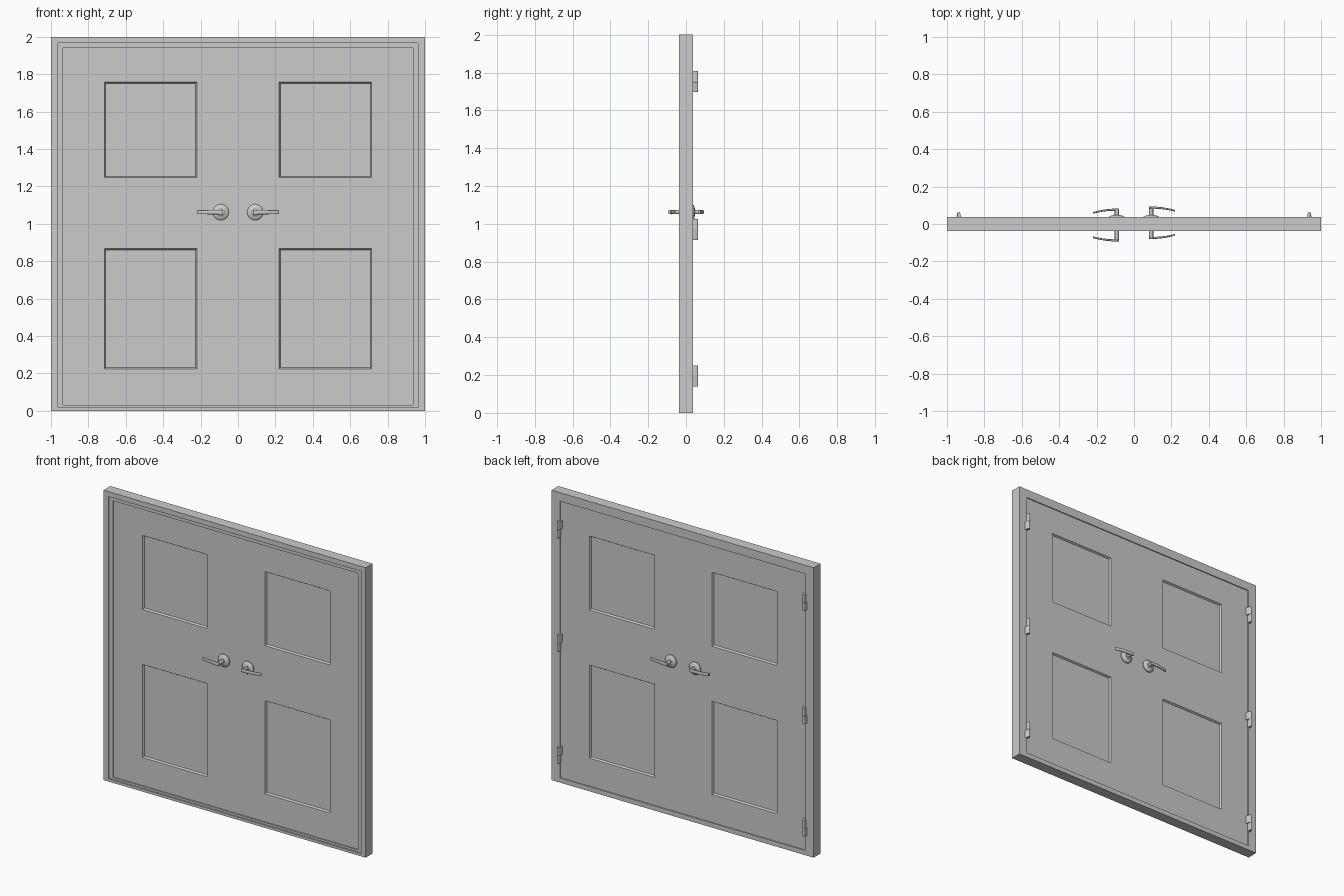
import bpy, bmesh, math
from mathutils import Vector

if "Cube" in bpy.data.objects:
    bpy.data.objects.remove(bpy.data.objects["Cube"])


def finish(name, bm, smooth=False):
    bmesh.ops.recalc_face_normals(bm, faces=bm.faces[:])
    me = bpy.data.meshes.new(name)
    bm.to_mesh(me)
    bm.free()
    ob = bpy.data.objects.new(name, me)
    bpy.context.collection.objects.link(ob)
    if smooth:
        bpy.ops.object.select_all(action='DESELECT')
        ob.select_set(True)
        bpy.context.view_layer.objects.active = ob
        bpy.ops.object.shade_smooth_by_angle(angle=math.radians(35))
    return ob


def loft(bm, rings, close=False):
    """Bridge equal-sized point rings; cap the ends or close the loop."""
    vs = [[bm.verts.new(p) for p in r] for r in rings]
    n = len(vs[0])
    pairs = list(zip(vs, vs[1:])) + ([(vs[-1], vs[0])] if close else [])
    for a, b in pairs:
        for i in range(n):
            j = (i + 1) % n
            bm.faces.new((a[i], a[j], b[j], b[i]))
    if not close:
        bm.faces.new(vs[0])
        bm.faces.new(vs[-1])


# Frame: stepped profile (inset, y) carried round the opening
profile = [(0, -.037), (.037, -.037), (.037, -.028), (.064, -.028), (.064, .037), (0, .037)]
bm = bmesh.new()
loft(bm, [[(-1 + d, y, d * .5), (1 - d, y, d * .5), (1 - d, y, 2 - d * .93), (-1 + d, y, 2 - d * .93)]
          for d, y in profile], close=True)
finish("door_frame", bm)

# Double door slab, sunk panels with sloped borders on both faces
FRONT, BACK = -.019, .030
PX = (.22, .715)
PZ = [(.225, .867), (1.247, 1.757)]
bm = bmesh.new()
bmesh.ops.create_cube(bm, size=1)
for v in bm.verts:
    v.co = (math.copysign(.94, v.co.x), FRONT if v.co.y < 0 else BACK, .028 if v.co.z < 0 else 1.945)
cuts = [((s * x, 0, 0), (1, 0, 0)) for x in PX for s in (-1, 1)]
cuts += [((0, 0, z), (0, 0, 1)) for pair in PZ for z in pair]
for co, no in cuts:
    bmesh.ops.bisect_plane(bm, geom=bm.verts[:] + bm.edges[:] + bm.faces[:], plane_co=co, plane_no=no)
bmesh.ops.recalc_face_normals(bm, faces=bm.faces[:])
panels = []
for f in bm.faces:
    c = f.calc_center_median()
    if abs(f.normal.y) > .9 and PX[0] < abs(c.x) < PX[1] and any(a < c.z < b for a, b in PZ):
        panels.append(f)
bmesh.ops.inset_individual(bm, faces=panels, thickness=.010, depth=-.012)
finish("double_door", bm)

# Lever handles: turned rosette, neck and curved lever
HZ, HX = 1.062, .092


def handle(name, s, f, face, tip):
    """s: lever direction in x, f: outward direction in y, tip: reach of the lever."""
    def ring(r, y, n=32):
        return [(s * HX + r * math.cos(2 * math.pi * i / n), y,
                 HZ + r * math.sin(2 * math.pi * i / n)) for i in range(n)]

    bm = bmesh.new()
    turned = [(.043, -.002), (.043, .006), (.040, .010), (.032, .014), (.021, .016), (.019, .018)]
    loft(bm, [ring(r, face + f * d) for r, d in turned])
    finish(name + "_rosette", bm, True)

    bm = bmesh.new()
    loft(bm, [ring(.011, face, 20), ring(.011, f * (tip - .002), 20)])
    finish(name + "_neck", bm, True)

    # lever: rounded flat section along a gentle bow back towards the door
    bm = bmesh.new()
    rings = []
    for k in range(11):
        t = k / 10
        x = HX - .012 + t * .138
        y = tip - .006 - .017 * t ** 2.2
        h = .0115 - .001 * t
        w = .006 - .0015 * t
        sec = []
        for i in range(16):
            a = 2 * math.pi * i / 16
            ca, sa = math.cos(a), math.sin(a)
            sec.append((s * x, f * (y + w * math.copysign(abs(ca) ** .5, ca)),
                        HZ + h * math.copysign(abs(sa) ** .5, sa)))
        rings.append(sec)
    loft(bm, rings)
    finish(name + "_lever", bm, True)


handle("left_front_handle", -1, -1, FRONT, .094)
handle("left_back_handle", -1, 1, BACK, .083)
handle("right_front_handle", 1, -1, FRONT, .081)
handle("right_back_handle", 1, 1, BACK, .094)


# Hinges: two stacked knuckles, one leaning to the door and one to the frame
def knuckle(bm, cx, lean, z0, z1):
    r, cy = .008, .056
    pts = [(cx + r * math.cos(math.pi * i / 8), cy + r * math.sin(math.pi * i / 8)) for i in range(9)]
    foot = [(cx - .016, .028), (cx + .003, .028)] if lean < 0 else [(cx - .003, .028), (cx + .016, .028)]
    pts += foot
    loft(bm, [[(x, y, z) for x, y in pts] for z in (z0, z1)])


for label, z in (("bottom", .195), ("middle", .97), ("top", 1.752)):
    for side, s in (("left", -1), ("right", 1)):
        bm = bmesh.new()
        knuckle(bm, s * .937, -s, z + .001, z + .056)
        knuckle(bm, s * .937, s, z - .056, z - .001)
        finish(f"{side}_{label}_hinge", bm, True)
